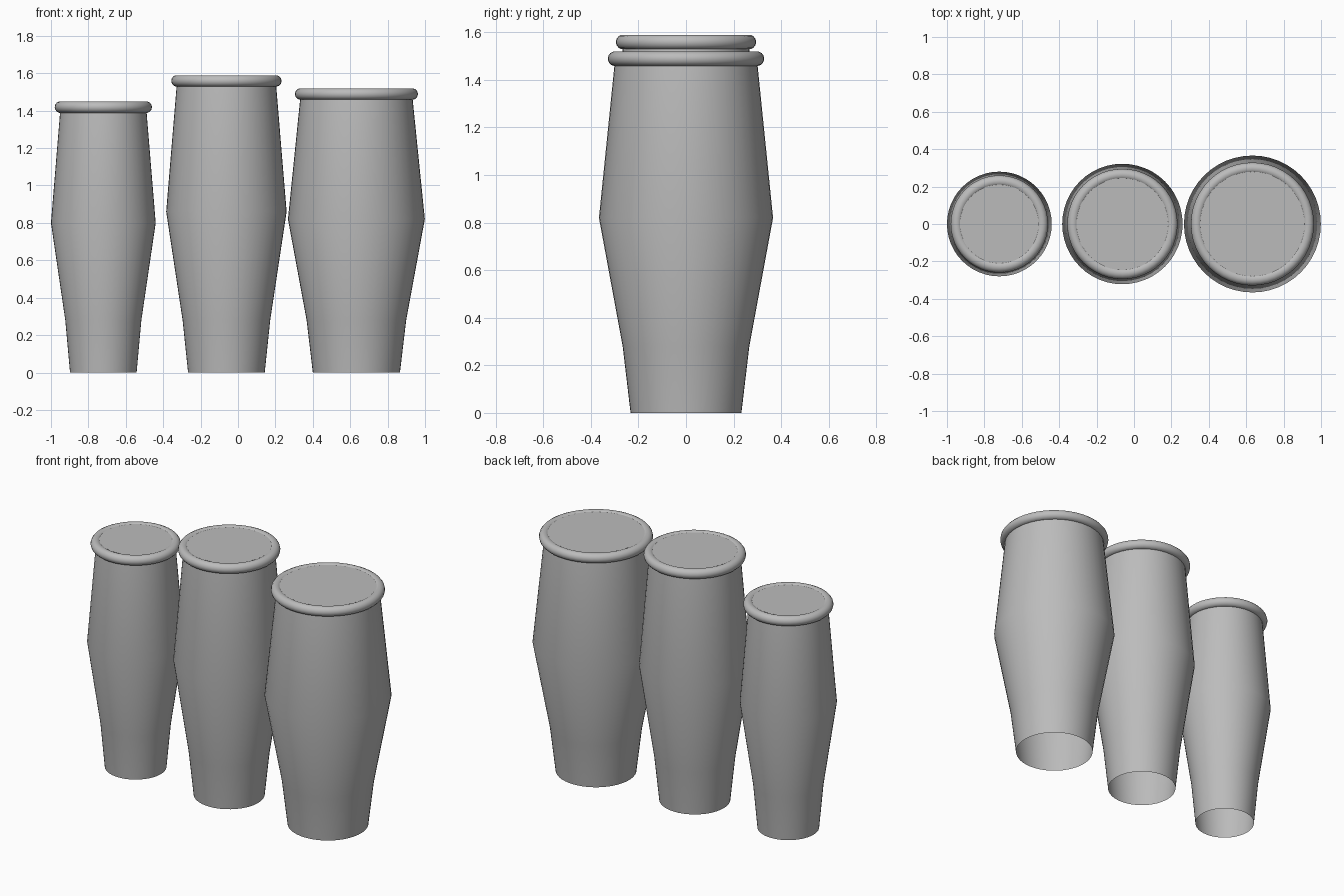
import bpy
import bmesh
from math import cos, sin, pi

cube = bpy.data.objects.get("Cube")
if cube:
    bpy.data.objects.remove(cube, do_unlink=True)

SEGMENTS = 48
RIM = 0.031

grey = bpy.data.materials.new("plain_grey")
grey.use_nodes = True
colour = (0.5, 0.5, 0.5, 1)
grey.diffuse_color = colour
grey.node_tree.nodes["Principled BSDF"].inputs["Base Color"].default_value = colour


def finish(name, bm, x):
    bmesh.ops.recalc_face_normals(bm, faces=bm.faces)
    mesh = bpy.data.meshes.new(name)
    bm.to_mesh(mesh)
    bm.free()
    mesh.materials.append(grey)
    obj = bpy.data.objects.new(name, mesh)
    obj.location.x = x
    bpy.context.collection.objects.link(obj)
    return obj


def ring(bm, radius, z):
    angles = [2 * pi * i / SEGMENTS for i in range(SEGMENTS)]
    return [bm.verts.new((radius * cos(a), radius * sin(a), z)) for a in angles]


def bridge(bm, low, high):
    for i in range(SEGMENTS):
        j = (i + 1) % SEGMENTS
        bm.faces.new((low[i], low[j], high[j], high[i])).smooth = True


def drum(name, x, foot, waist, waist_z, top, height):
    rim_z = height - RIM
    # Open-bottomed shell, tapering away from the waist
    bm = bmesh.new()
    knee = foot + (waist - foot) * 0.25
    profile = [(foot, 0), (knee, 0.28), (waist, waist_z), (top, rim_z)]
    rings = [ring(bm, r, z) for r, z in profile]
    for low, high in zip(rings, rings[1:]):
        bridge(bm, low, high)
    finish(name + "_shell", bm, x)

    # Flat drum head just below the top of the rim
    bm = bmesh.new()
    bm.faces.new(ring(bm, top, rim_z + RIM * 0.8))
    finish(name + "_head", bm, x)

    # Round rim hoop
    bm = bmesh.new()
    steps = 14
    hoops = []
    for k in range(steps):
        a = 2 * pi * k / steps
        hoops.append(ring(bm, top + RIM * cos(a), rim_z + RIM * sin(a)))
    for k in range(steps):
        bridge(bm, hoops[k], hoops[(k + 1) % steps])
    finish(name + "_rim", bm, x)


drum("small_drum", -0.72, 0.178, 0.28, 0.80, 0.229, 1.45)
drum("middle_drum", -0.062, 0.205, 0.322, 0.86, 0.264, 1.59)
drum("large_drum", 0.633, 0.233, 0.366, 0.82, 0.298, 1.52)
